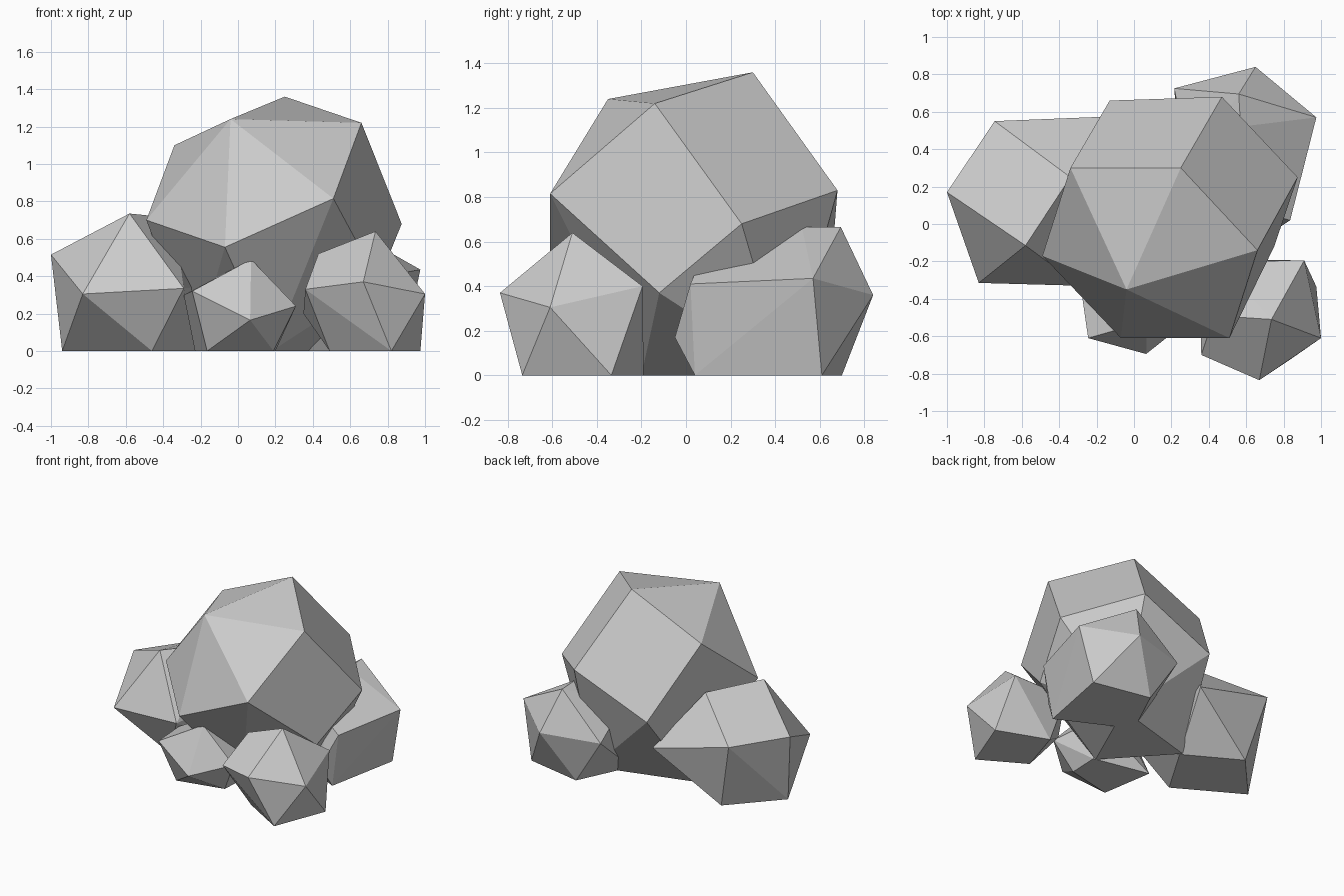
import bpy, bmesh, math
from mathutils import Vector

cube = bpy.data.objects.get("Cube")
if cube:
    bpy.data.objects.remove(cube)

# One plain stone colour
stone = bpy.data.materials.new("stone_grey")
stone.use_nodes = True
GREY = (0.6, 0.6, 0.6, 1)
stone.diffuse_color = GREY
bsdf = stone.node_tree.nodes["Principled BSDF"]
bsdf.inputs["Base Color"].default_value = GREY
bsdf.inputs["Roughness"].default_value = 0.9


def boulder(name, *rings):
    """Facetted convex stone wrapped around rings of corner points."""
    bm = bmesh.new()
    for ring in rings:
        for corner in ring:
            bm.verts.new(Vector(corner))
    hull = bmesh.ops.convex_hull(bm, input=bm.verts[:])
    loose = {g for g in hull["geom_interior"] + hull["geom_unused"]
             if isinstance(g, bmesh.types.BMVert)}
    bmesh.ops.delete(bm, geom=list(loose), context="VERTS")
    bmesh.ops.dissolve_limit(bm, angle_limit=math.radians(3),
                             verts=bm.verts[:], edges=bm.edges[:])
    bmesh.ops.recalc_face_normals(bm, faces=bm.faces[:])
    mesh = bpy.data.meshes.new(name)
    bm.to_mesh(mesh)
    bm.free()
    mesh.materials.append(stone)
    obj = bpy.data.objects.new(name, mesh)
    bpy.context.collection.objects.link(obj)
    return obj


# Each stone: crown corners, girdle corners, foot corners
boulder("main_boulder",
        [(-.34, .3, 1.1), (-.04, -.35, 1.24), (.25, .3, 1.36), (.66, -.14, 1.22)],
        [(.51, -.61, .815), (-.07, -.61, .555), (-.49, -.17, .7), (.875, .25, .68),
         (.47, .68, .83), (-.13, .66, .58), (.75, -.12, .37)],
        [(.47, .45, 0), (-.23, .25, 0), (.18, -.2, 0)])

boulder("right_side_boulder",
        [(-.58, -.115, .735), (-.34, .25, .71)],
        [(-1, .17, .515), (-.745, .55, .51), (-.83, -.315, .305),
         (-.29, -.33, .335), (-.12, .575, .35)],
        [(-.94, .11, 0), (-.62, .46, 0), (-.46, -.17, 0), (-.22, .23, 0)])

boulder("small_front_boulder",
        [(.07, -.52, .49), (-.1, -.25, .4)],
        [(-.245, -.61, .32), (.065, -.695, .165), (.31, -.5, .24),
         (-.29, -.3, .3), (.2, -.15, .3)],
        [(-.165, -.51, 0), (.19, -.43, 0), (-.23, -.11, 0), (.2, -.2, 0)])

boulder("left_front_boulder",
        [(.735, -.51, .64), (.43, -.49, .52)],
        [(1, -.61, .305), (.67, -.835, .37), (.36, -.7, .33),
         (.91, -.195, .4), (.45, -.2, .4), (.35, -.4, .2)],
        [(.82, -.735, 0), (.49, -.54, 0), (.975, -.335, 0), (.6, -.19, 0)])

boulder("back_boulder",
        [(.56, .695, .665), (.57, .52, .665), (.3, .3, .5), (.72, .05, .48)],
        [(.65, .84, .36), (.975, .57, .435), (.215, .725, .35),
         (.835, .02, .41), (.73, -.05, .17)],
        [(.44, .7, 0), (.88, .61, 0), (.77, .04, 0), (.25, .3, 0)])
